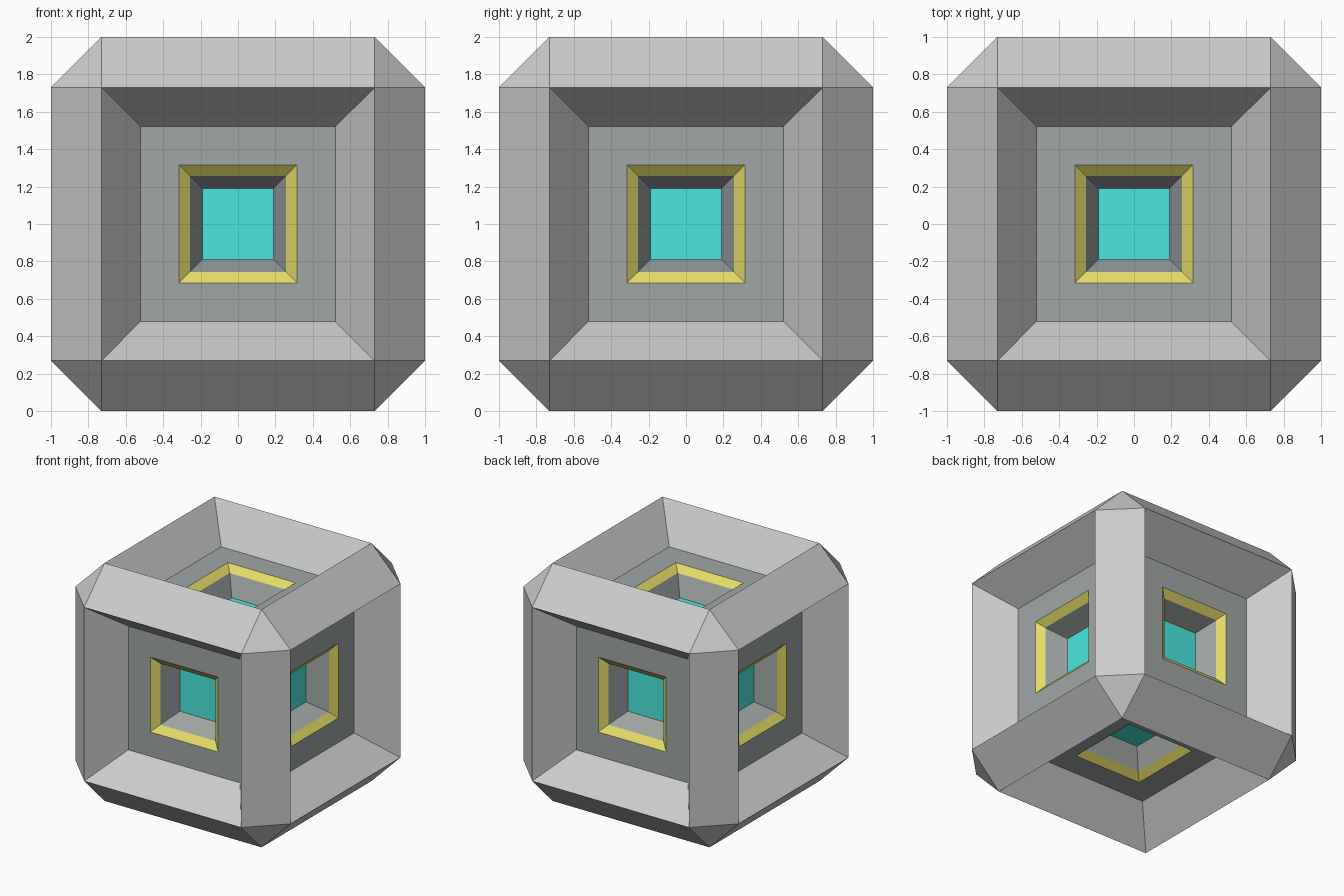
import bpy, bmesh
from math import pi
from mathutils import Matrix, Vector

if "Cube" in bpy.data.objects:
    bpy.data.objects.remove(bpy.data.objects["Cube"])

CENTRE = Vector((0, 0, 1))
# Rotations taking the +z side onto all six sides of the cube
SIDES = [Matrix.Rotation(a, 3, 'X') for a in (0, pi / 2, pi, -pi / 2)]
SIDES += [Matrix.Rotation(a, 3, 'Y') for a in (pi / 2, -pi / 2)]


def square(bm, rot, half, dist):
    """Four corners of a square, dist away from the cube centre."""
    return [bm.verts.new(rot @ Vector((x * half, y * half, dist)))
            for x, y in ((-1, -1), (1, -1), (1, 1), (-1, 1))]


def add_rings(bm, outer, inner):
    """Square ring on every side; each end is (half width, distance)."""
    for rot in SIDES:
        o, n = square(bm, rot, *outer), square(bm, rot, *inner)
        for i in range(4):
            j = (i + 1) % 4
            bm.faces.new((o[i], o[j], n[j], n[i]))


def finish(bm, name, color=None):
    bmesh.ops.remove_doubles(bm, verts=bm.verts, dist=0.0005)
    mesh = bpy.data.meshes.new(name)
    bm.to_mesh(mesh)
    bm.free()
    obj = bpy.data.objects.new(name, mesh)
    obj.location = CENTRE
    bpy.context.collection.objects.link(obj)
    if color:
        mat = bpy.data.materials.new(name + "_colour")
        mat.diffuse_color = (*color, 1)
        mat.use_nodes = True
        mat.node_tree.nodes["Principled BSDF"].inputs["Base Color"].default_value = mat.diffuse_color
        mesh.materials.append(mat)


# Square edge of each recess step: (half width, distance from centre)
RIM, FLOOR = (0.73, 1.0), (0.52, 0.715)
TRIM_OUT, TRIM_IN = (0.315, 0.715), (0.257, 0.665)
WINDOW = (0.19, 0.5)
DARK, YELLOW, CYAN = (0.35, 0.39, 0.38), (0.79, 0.71, 0.14), (0.07, 0.8, 0.74)

# Outer frame: chamfered cube, its six sides opened and sloped inwards
bm = bmesh.new()
bmesh.ops.create_cube(bm, size=2)
bmesh.ops.bevel(bm, geom=bm.edges[:], offset=1 - RIM[0], offset_type='OFFSET',
                segments=1, profile=0.5, affect='EDGES')
bm.normal_update()
sides = [f for f in bm.faces if max(abs(c) for c in f.normal) > 0.99]
bmesh.ops.delete(bm, geom=sides, context='FACES_ONLY')
add_rings(bm, RIM, FLOOR)
finish(bm, "frame")

# Recessed panels, bright trims and window wells
for name, outer, inner, color in (("panels", FLOOR, TRIM_OUT, DARK),
                                  ("trims", TRIM_OUT, TRIM_IN, YELLOW),
                                  ("window_wells", TRIM_IN, WINDOW, DARK)):
    bm = bmesh.new()
    add_rings(bm, outer, inner)
    finish(bm, name, color)

# Windows at the bottom of the wells
bm = bmesh.new()
for rot in SIDES:
    bm.faces.new(square(bm, rot, *WINDOW))
finish(bm, "windows", CYAN)
